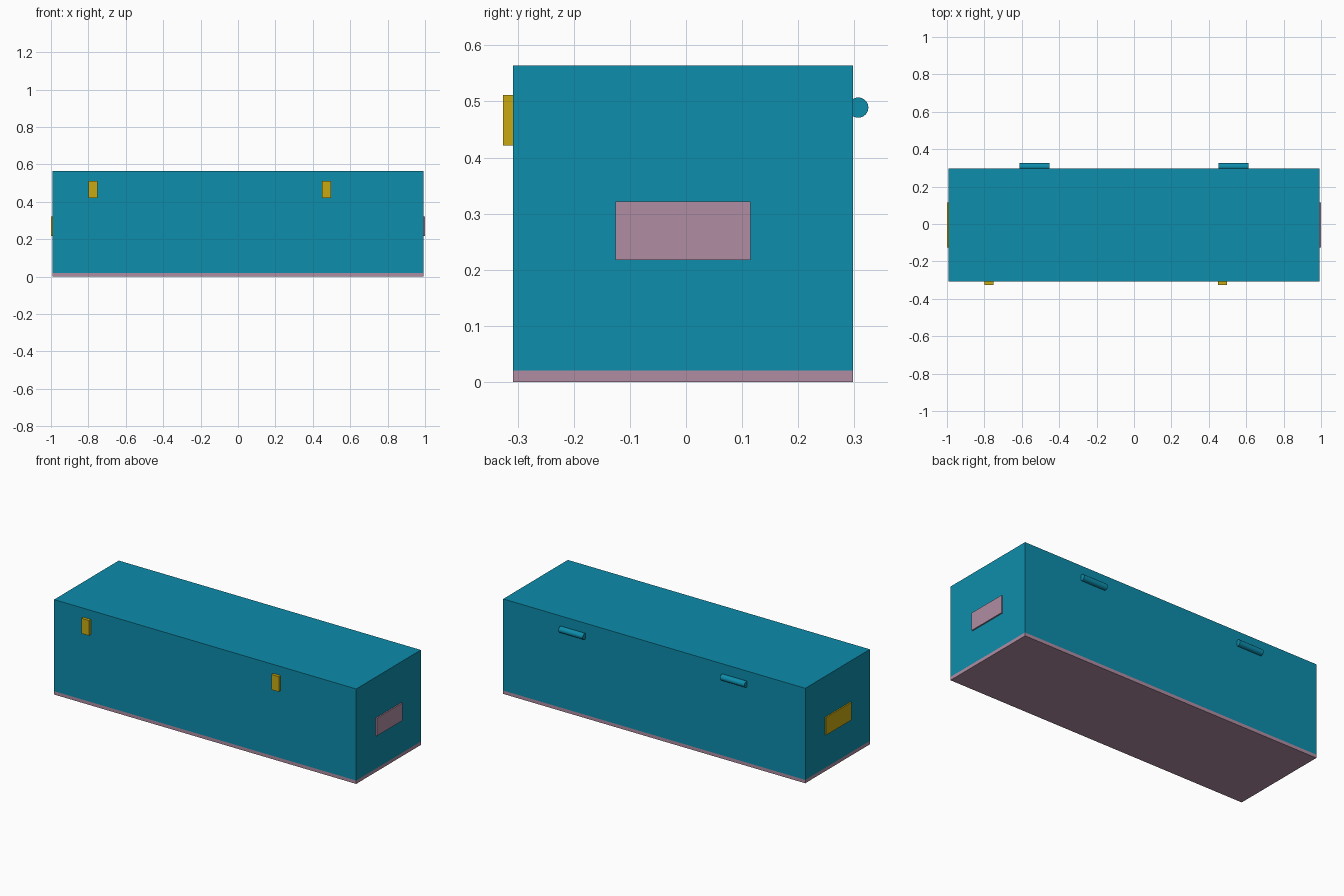
import bpy, math

if "Cube" in bpy.data.objects:
    bpy.data.objects.remove(bpy.data.objects["Cube"])


def material(name, rgb):
    m = bpy.data.materials.new(name)
    m.diffuse_color = (*rgb, 1.0)
    m.use_nodes = True
    m.node_tree.nodes["Principled BSDF"].inputs["Base Color"].default_value = m.diffuse_color
    return m


teal = material("teal", (0.004, 0.266, 0.407))
gold = material("gold", (0.578, 0.402, 0.006))
pink = material("dusty_pink", (0.434, 0.266, 0.366))


def box(name, lo, hi, mat):
    """Axis-aligned box between two opposite corners."""
    bpy.ops.mesh.primitive_cube_add(size=1, location=[(a + b) / 2 for a, b in zip(lo, hi)])
    ob = bpy.context.object
    ob.name = name
    ob.scale = [b - a for a, b in zip(lo, hi)]
    bpy.ops.object.transform_apply(location=False, rotation=False, scale=True)
    ob.data.materials.append(mat)
    return ob


X, Y0, Y1, TOP, BASE = 0.992, -0.308, 0.298, 0.564, 0.02

# Chest body on a thin base board
box("base_board", (-X, Y0, 0), (X, Y1, BASE), pink)
box("chest_body", (-X, Y0, BASE), (X, Y1, TOP), teal)

# End plates, one colour per side
box("right_end_plate", (X, -0.126, 0.217), (1.0, 0.115, 0.322), pink)
box("left_end_plate", (-1.0, -0.126, 0.217), (-X, 0.115, 0.322), gold)

# Front latches
for side, x in (("left", -0.775), ("right", 0.472)):
    box(side + "_latch", (x - 0.024, -0.326, 0.421), (x + 0.024, Y0, 0.511), gold)

# Rear hinge barrels
for side, x in (("left", -0.531), ("right", 0.531)):
    bpy.ops.mesh.primitive_cylinder_add(vertices=32, radius=0.018, depth=0.16,
                                        location=(x, 0.307, 0.489),
                                        rotation=(0, math.pi / 2, 0))
    hinge = bpy.context.object
    hinge.name = side + "_hinge"
    hinge.data.materials.append(teal)
    bpy.ops.object.shade_smooth_by_angle()
